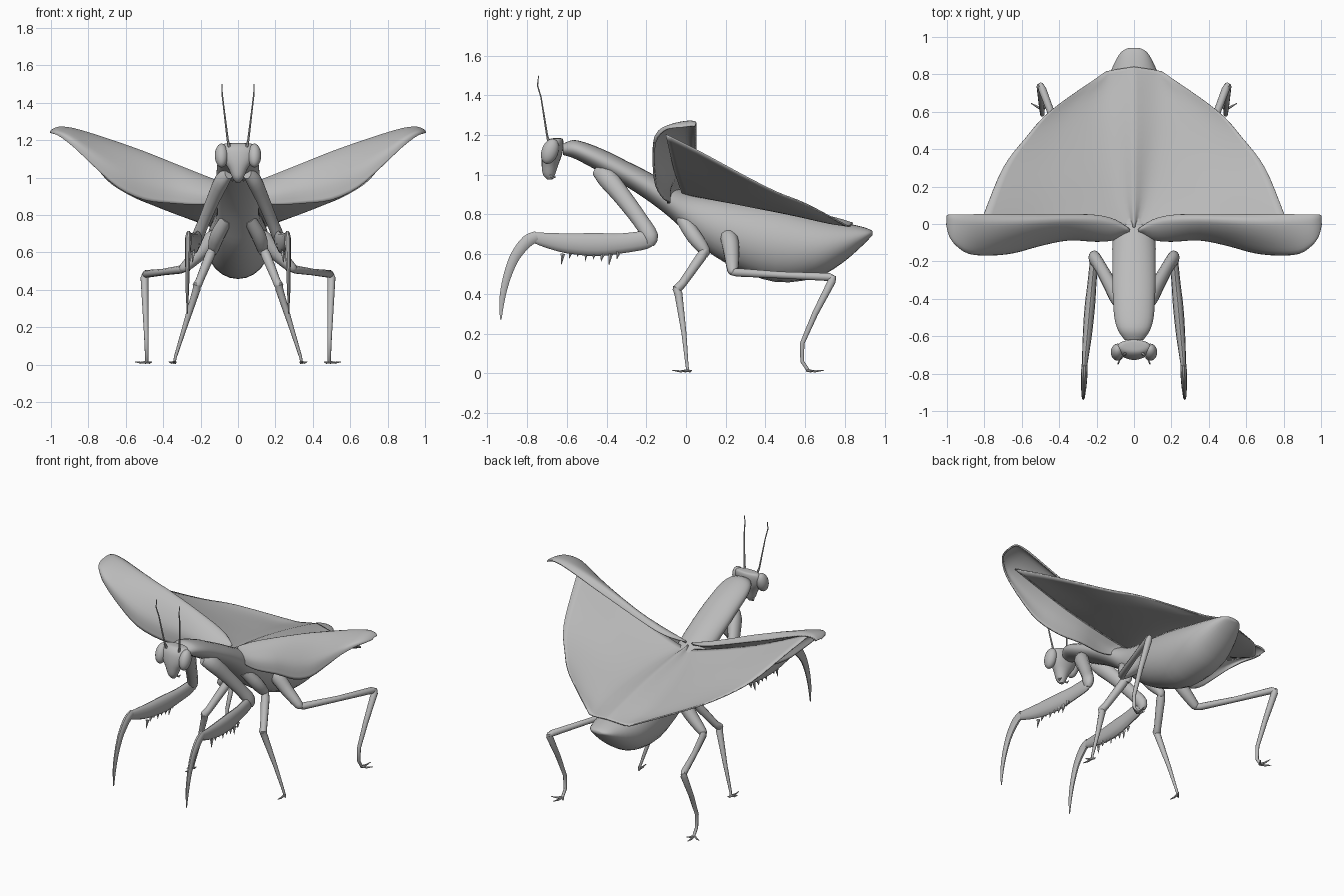
import bpy, bmesh, math
from mathutils import Vector

grey = bpy.data.materials.new("plain_grey")
grey.diffuse_color = (0.5, 0.5, 0.5, 1)


def spline(pts, n):
    """Smooth resampling of a list of tuples, n steps per span."""
    p = [Vector(q) for q in pts]
    out = []
    for i in range(len(p) - 1):
        a, b, c, d = p[max(i - 1, 0)], p[i], p[i + 1], p[min(i + 2, len(p) - 1)]
        for k in range(n):
            t = k / n
            out.append(b + 0.5 * t * ((c - a) + t * ((2 * a - 5 * b + 4 * c - d)
                                                     + t * (3 * (b - c) + d - a))))
    return out + [p[-1]]


def skin(name, rows, closed=True, mirror=True, thick=0, angle=50):
    """Surface through rows of points; closed rows make a capped tube."""
    bm = bmesh.new()
    vs = [[bm.verts.new(p) for p in r] for r in rows]
    n = len(rows[0])
    for r, s in zip(vs, vs[1:]):
        for j in range(n if closed else n - 1):
            k = (j + 1) % n
            bm.faces.new((r[j], r[k], s[k], s[j]))
    if closed:
        bm.faces.new(vs[0])
        bm.faces.new(vs[-1])
    return finish(name, bm, mirror, thick, angle)


def finish(name, bm, mirror=True, thick=0, angle=50):
    bmesh.ops.recalc_face_normals(bm, faces=bm.faces)
    me = bpy.data.meshes.new(name)
    bm.to_mesh(me)
    bm.free()
    me.materials.append(grey)
    ob = bpy.data.objects.new(name, me)
    bpy.context.collection.objects.link(ob)
    if mirror:
        ob.modifiers.new("mirror", 'MIRROR').use_clip = True
    if thick:
        s = ob.modifiers.new("thickness", 'SOLIDIFY')
        s.thickness, s.offset = thick, 0
    bpy.ops.object.select_all(action='DESELECT')
    ob.select_set(True)
    bpy.context.view_layer.objects.active = ob
    bpy.ops.object.shade_smooth_by_angle(angle=math.radians(angle))
    return ob


def tube(name, pts, n=10, smooth=0, flat=1.0):
    """Limb through (x, y, z, radius); flat narrows it sideways."""
    q = spline([Vector(p) for p in pts], smooth) if smooth else [Vector(p) for p in pts]
    pos = [p.xyz for p in q]
    rows = []
    for i, p in enumerate(pos):
        a = (p - pos[max(i - 1, 0)]).normalized()
        b = (pos[min(i + 1, len(pos) - 1)] - p).normalized()
        t = (a + b).normalized()
        v = t.cross(Vector((1, 0, 0))).normalized()
        u = v.cross(t)
        r = q[i].w
        rows.append([p + u * math.cos(k * math.tau / n) * r * flat
                     + v * math.sin(k * math.tau / n) * r for k in range(n)])
    return skin(name, rows)


def ball(name, centre, size, tilt=0, mirror=True):
    bm = bmesh.new()
    bmesh.ops.create_uvsphere(bm, u_segments=20, v_segments=12, radius=1)
    for v in bm.verts:
        x, y, z = (a * b for a, b in zip(v.co, size))
        y, z = (y * math.cos(tilt) - z * math.sin(tilt), y * math.sin(tilt) + z * math.cos(tilt))
        v.co = Vector(centre) + Vector((x, y, z))
    return finish(name, bm, mirror)


# thorax and abdomen: y, top, bottom, half width
body = [(-.62, 1.155, 1.1, .05), (-.57, 1.175, 1.085, .085), (-.5, 1.16, 1.05, .105),
        (-.4, 1.12, .995, .112), (-.3, 1.07, .94, .116), (-.2, 1.02, .875, .116),
        (-.1, .965, .8, .116), (0, .915, .71, .112), (.1, .89, .62, .125), (.25, .87, .53, .15),
        (.45, .84, .46, .168), (.65, .79, .48, .165), (.78, .762, .55, .137),
        (.88, .74, .635, .095), (.925, .725, .68, .062), (.94, .715, .695, .03)]
rows = []
for y, top, bot, w in spline(body, 3):
    m, h = (top + bot) / 2, (top - bot) / 2
    rows.append([(w * math.cos(a), y, m + h * math.sin(a))
                 for a in (k * math.tau / 24 for k in range(24))])
skin("body", rows, mirror=False)

# head: triangular face narrowing to the mouth; z, y centre, half width, half depth
head = [(.975, -.685, .012, .012), (1.0, -.69, .03, .03), (1.05, -.685, .052, .042),
        (1.1, -.675, .085, .05), (1.15, -.665, .095, .048), (1.178, -.655, .08, .035),
        (1.184, -.65, .05, .02)]
skin("head", [[(w * math.cos(a), y + d * math.sin(a), z)
               for a in (k * math.tau / 20 for k in range(20))]
              for z, y, w, d in spline(head, 3)], mirror=False)
ball("eye", (.088, -.685, 1.118), (.036, .042, .066), -.35)
tube("antenna", [(.045, -.69, 1.16, .009), (.055, -.7, 1.2, .006), (.078, -.73, 1.39, .004),
                 (.085, -.748, 1.45, .004), (.086, -.742, 1.5, .002)], 6)
tube("mouth_feeler", [(.02, -.69, 1.0, .008), (.03, -.67, .985, .006), (.03, -.655, .99, .003)], 6)

# front grasping legs
tube("front_coxa", [(.05, -.45, 1.02, .03), (.085, -.4, .985, .05), (.13, -.32, .89, .045),
                    (.18, -.23, .77, .04), (.212, -.18, .69, .04), (.214, -.185, .65, .024)],
     12, 3, .8)
tube("front_femur", [(.212, -.165, .68, .025), (.214, -.2, .672, .045), (.225, -.32, .655, .05),
                     (.237, -.45, .648, .058), (.25, -.6, .655, .05), (.26, -.71, .672, .036),
                     (.264, -.77, .685, .025), (.264, -.79, .68, .012)], 12, 3, .48)
tube("front_tibia", [(.264, -.75, .69, .028), (.266, -.8, .665, .032), (.268, -.86, .59, .027),
                     (.27, -.9, .49, .021), (.271, -.925, .38, .015), (.271, -.933, .27, .004)],
     10, 3, .55)
for i in range(8):
    y = -.34 - .04 * i
    z, drop = .61 - .012 * math.sin(i), .035 + .02 * (i % 3 == 1)
    tube("femur_spine", [(.24, y, z, .012), (.243, y - .008, z - drop, .001)], 5)

# middle legs
tube("middle_coxa", [(.06, -.02, .78, .035), (.11, .04, .69, .04), (.13, .092, .62, .03),
                     (.135, .09, .59, .018)], 10, 3)
tube("middle_femur", [(.135, .1, .625, .02), (.15, .075, .585, .027), (.205, -.02, .45, .022),
                      (.218, -.045, .425, .025), (.22, -.05, .405, .012)])
tube("middle_tibia", [(.218, -.05, .43, .02), (.222, -.038, .4, .021), (.285, -.01, .2, .013),
                      (.335, .005, .04, .008), (.34, .01, .012, .007)])

# hind legs
tube("hind_coxa", [(.1, .2, .71, .03), (.14, .22, .67, .045), (.2, .23, .6, .04),
                   (.285, .235, .52, .028), (.3, .235, .5, .015)], 10, 3)
tube("hind_femur", [(.285, .225, .51, .015), (.31, .26, .508, .022), (.4, .48, .495, .018),
                    (.49, .72, .485, .021), (.5, .75, .478, .012)])
tube("hind_tibia", [(.498, .745, .492, .012), (.5, .735, .465, .021), (.495, .65, .3, .016),
                    (.49, .585, .15, .012), (.488, .585, .06, .01), (.488, .615, .015, .009)])

# claws on the walking feet
for x, y, pts in ((.34, .01, ((.345, -.07), (.37, -.02), (.33, .03))),
                  (.488, .61, ((.5, .695), (.55, .645), (.46, .65)))):
    for px, py in pts:
        tube("claw", [(x, y, .014, .008), ((x + px) / 2, (y + py) / 2, .01, .006),
                      (px, py, .015, .002)], 6)

# hind wings: rows running from the spine out to the rim
centre = [(0, -.02, .925), (0, .15, .9), (0, .35, .87), (0, .55, .83), (0, .75, .782), (0, .84, .755)]
inner = [(.06, -.02, .91), (.12, .15, .875), (.14, .35, .835), (.15, .55, .795), (.14, .72, .757),
         (.1, .825, .742)]
rim = [(.86, -.1, 1.2), (.8, .06, 1.12), (.7, .3, .99), (.58, .46, .91), (.44, .61, .85),
       (.15, .815, .74)]
rows = []
for c, i, r in zip(spline(centre, 4), spline(inner, 4), spline(rim, 4)):
    mid = (i + r) / 2
    mid.z -= .03 * (r - i).length
    rows.append(spline([c, i, mid, r], 5))
skin("hind_wing", rows, closed=False, thick=.008)

# forewings: x, rear y, crest height, front y, front height
wing = [(.025, -.03, .94, -.04, .9), (.1, .02, .975, -.08, .87), (.2, .045, 1.015, -.09, .855),
        (.35, .05, 1.075, -.083, .862), (.5, .05, 1.135, -.112, .88), (.64, .05, 1.185, -.15, .945),
        (.76, .05, 1.225, -.163, 1.05), (.88, .05, 1.26, -.155, 1.165), (.95, .05, 1.268, -.11, 1.22),
        (.985, .05, 1.258, -.06, 1.235), (1.0, .045, 1.245, 0, 1.24)]
rows = []
for x, yr, zc, yf, zf in spline(wing, 3):
    w, h = yr - yf, zc - zf
    rows.append(spline([(x, yr, zc - .12 * h), (x, yr - .2 * w, zc), (x, yr - .6 * w, zc - .2 * h),
                        (x, yf + .04 * w, zc - .6 * h), (x, yf, zf)], 4))
skin("forewing", rows, closed=False, thick=.01)
